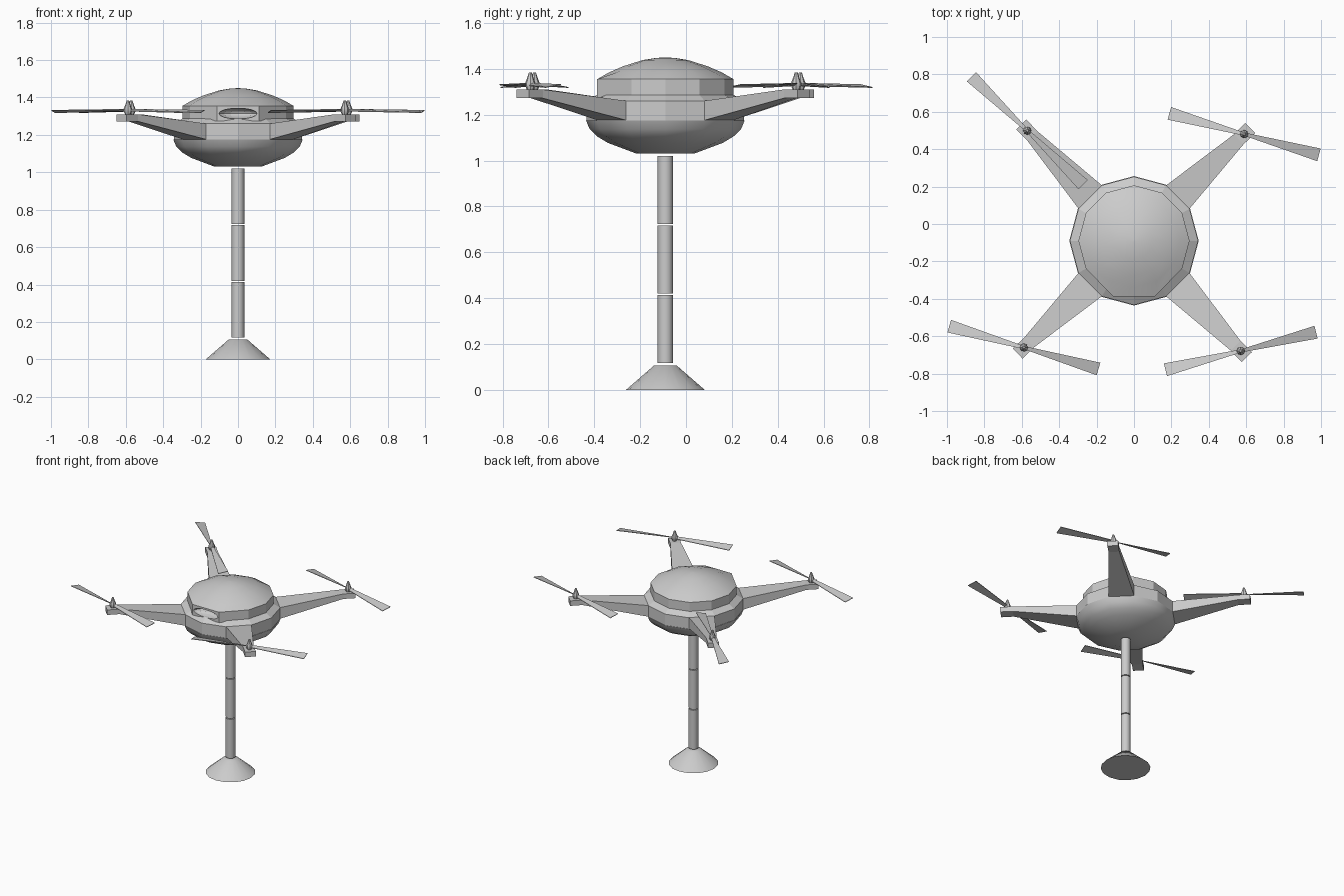
import bpy, bmesh
from math import sin, cos, pi, radians
from mathutils import Vector, Matrix

if "Cube" in bpy.data.objects:
    bpy.data.objects.remove(bpy.data.objects["Cube"])

CY = -0.09  # centre line of the body in y


def make(name, verts, faces, smooth=None):
    me = bpy.data.meshes.new(name)
    me.from_pydata([tuple(v) for v in verts], [], faces)
    bm = bmesh.new()
    bm.from_mesh(me)
    bmesh.ops.recalc_face_normals(bm, faces=bm.faces)
    bm.to_mesh(me)
    bm.free()
    ob = bpy.data.objects.new(name, me)
    bpy.context.collection.objects.link(ob)
    if smooth:
        bpy.ops.object.select_all(action='DESELECT')
        ob.select_set(True)
        bpy.context.view_layer.objects.active = ob
        bpy.ops.object.shade_smooth_by_angle(angle=radians(smooth))
    return ob


def loft(name, rings, smooth=None):
    """Skin a list of equal-sized vertex rings and cap both ends."""
    n = len(rings[0])
    verts = [v for r in rings for v in r]
    faces = [(k * n + i, k * n + (i + 1) % n, (k + 1) * n + (i + 1) % n, (k + 1) * n + i)
             for k in range(len(rings) - 1) for i in range(n)]
    faces += [tuple(range(n)), tuple(range(len(verts) - n, len(verts)))]
    return make(name, verts, faces, smooth)


def circle(r, z, n, c=(0, CY)):
    return [(c[0] + r * cos(2 * pi * i / n), c[1] + r * sin(2 * pi * i / n), z) for i in range(n)]


def turned(name, profile, n=12, smooth=None, c=(0, CY)):
    return loft(name, [circle(r, z, n, c) for r, z in profile], smooth)


def hood_circle(r, z):
    """12-sided ring whose front is squared off into a small hood."""
    pts = circle(r, z, 12)
    k = r / 0.297
    pts[8], pts[10] = (-0.112 * k, CY - 0.297 * k, z), (0.112 * k, CY - 0.297 * k, z)
    return pts


# Stand: flared foot and three tube sections
turned("stand_foot", [(0.172, 0), (0.05, 0.106)], 16, 50)
for i in range(3):
    z = 0.117 + 0.303 * i
    turned(f"stand_tube_{i + 1}", [(0.034, z), (0.034, z + 0.297)], 12, 50)

# Body: lower bowl, middle ring, upper band and dome
turned("lower_bowl", [(0.125, 1.03), (0.25, 1.077), (0.297, 1.105), (0.33, 1.137), (0.346, 1.175)], 12, 40)
turned("middle_ring", [(0.343, 1.175), (0.343, 1.26), (0.297, 1.287)])
band = loft("upper_band", [hood_circle(0.297, z) for z in (1.275, 1.355)])
loft("top_dome", [hood_circle(0.297, 1.355)] +
     [circle(r, z, 12) for r, z in ((0.247, 1.384), (0.185, 1.411), (0.1, 1.438), (0.045, 1.447), (0.005, 1.45))],
     40)

# Front sensor recess, cut into the hood
bm = bmesh.new()
bmesh.ops.create_uvsphere(bm, u_segments=16, v_segments=8, radius=1,
                          matrix=Matrix.Translation((0, CY - 0.305, 1.314)) @ Matrix.Diagonal((0.105, 0.07, 0.029, 1)))
me = bpy.data.meshes.new("recess_cutter")
bm.to_mesh(me)
bm.free()
cutter = bpy.data.objects.new("recess_cutter", me)
bpy.context.collection.objects.link(cutter)
cutter.hide_render = True
cutter.display_type = 'WIRE'
mod = band.modifiers.new("recess", 'BOOLEAN')
mod.operation = 'DIFFERENCE'
mod.solver = 'EXACT'
mod.object = cutter

# Arms with hubs and two-bladed rotors: name, body angle, blade angle
ARMS = (("back_right", 45, -15.5), ("back_left", 135, -44),
        ("front_left", 225, -16), ("front_right", 315, 14))
# Arm sections: distance from centre, half width, bottom z, top z
SECTIONS = ((0.325, 0.089, 1.175, 1.26), (0.78, 0.037, 1.272, 1.31), (0.866, 0.038, 1.272, 1.31))

for name, ang, spin in ARMS:
    root, tip = radians(ang), radians(ang - 0.9)
    rings = []
    for k, (d, w, z0, z1) in enumerate(SECTIONS):
        a = tip if k else root
        u, v = Vector((cos(a), sin(a), 0)), Vector((-sin(a), cos(a), 0))
        p = u * d + Vector((0, CY, 0))
        rings.append([p + v * s * w + Vector((0, 0, z)) for s, z in ((-1, z0), (1, z0), (1, z1), (-1, z1))])
    loft(name + "_arm", rings)

    hx, hy = 0.82 * cos(tip), CY + 0.82 * sin(tip)
    turned(name + "_hub", [(0.013, 1.305), (0.022, 1.325), (0.022, 1.34), (0.014, 1.36), (0.006, 1.385)],
           8, 40, (hx, hy))

    # Thin blades that widen outwards and are slightly pitched
    for side in (0, 1):
        b = radians(spin) + pi * side
        u, v = Vector((cos(b), sin(b), 0)), Vector((-sin(b), cos(b), 0))
        rings = []
        for d, w, z, pitch in ((0.0, 0.008, 1.332, 0.005), (0.415, 0.035, 1.325, 0.006)):
            p = u * d + Vector((hx, hy, z))
            rings.append([p + v * s * w + Vector((0, 0, s * pitch + t))
                          for s, t in ((-1, -0.002), (1, -0.002), (1, 0.002), (-1, 0.002))])
        loft(f"{name}_blade_{side + 1}", rings)
